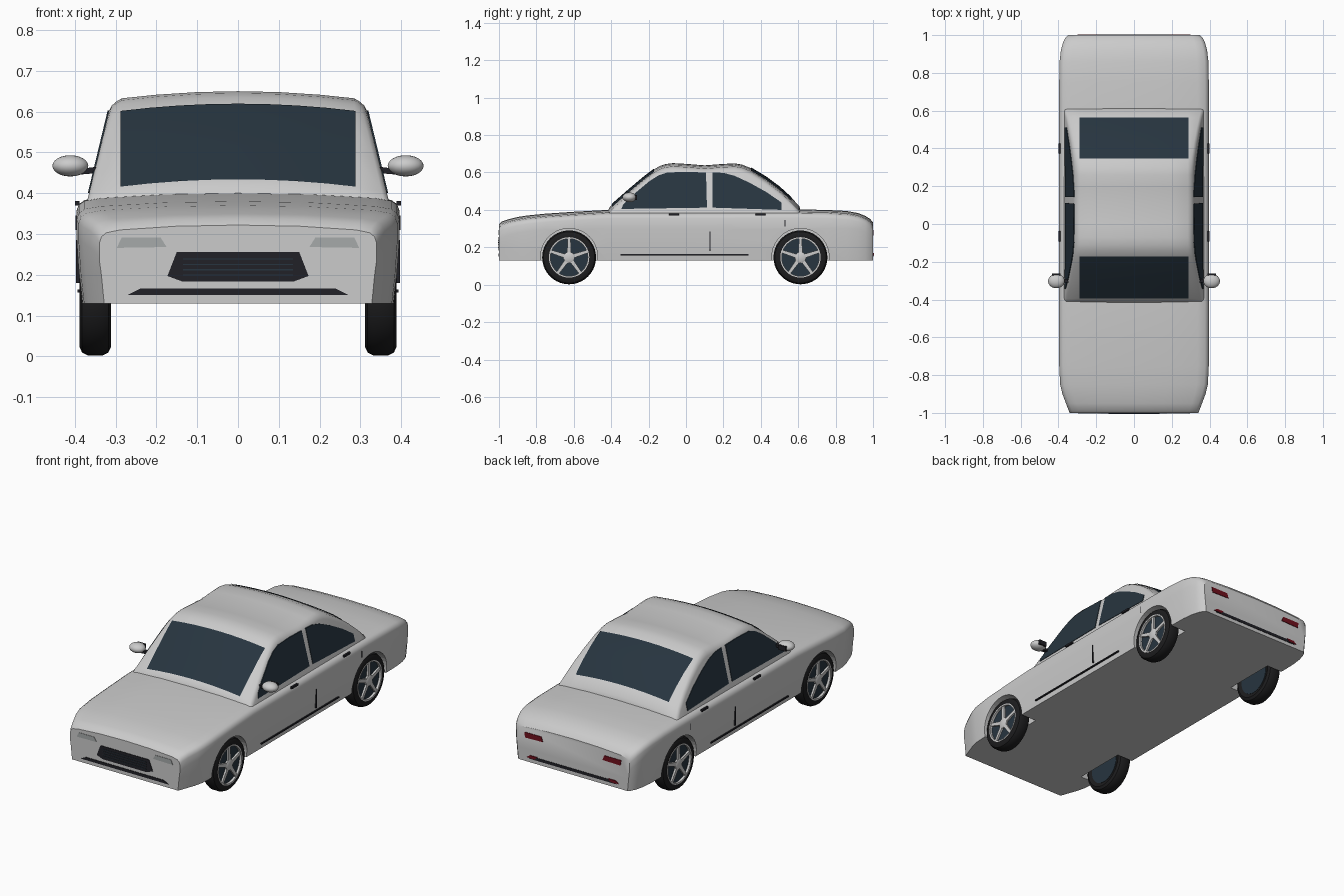
import bpy, bmesh, math
from mathutils import Vector

if "Cube" in bpy.data.objects:
    bpy.data.objects.remove(bpy.data.objects["Cube"])

MATS = {}
COL = {"glass": (0.02, 0.035, 0.05, 1), "black": (0.015, 0.015, 0.02, 1), "rubber": (0.012, 0.012, 0.013, 1),
       "red": (0.16, 0.005, 0.012, 1), "lamp": (0.38, 0.4, 0.4, 1)}


def finish(name, verts, faces, col=None, mirror=False, smooth=35):
    """Make a mesh object in world coordinates, optionally mirrored across x."""
    me = bpy.data.meshes.new(name)
    me.from_pydata([tuple(v) for v in verts], [], faces)
    bm = bmesh.new()
    bm.from_mesh(me)
    bmesh.ops.recalc_face_normals(bm, faces=bm.faces)
    bm.to_mesh(me)
    bm.free()
    ob = bpy.data.objects.new(name, me)
    bpy.context.collection.objects.link(ob)
    if col:
        if col not in MATS:
            MATS[col] = bpy.data.materials.new(col)
            MATS[col].diffuse_color = COL[col]
        me.materials.append(MATS[col])
    if smooth:
        bpy.ops.object.select_all(action='DESELECT')
        ob.select_set(True)
        bpy.context.view_layer.objects.active = ob
        bpy.ops.object.shade_smooth_by_angle(angle=math.radians(smooth))
    if mirror:
        ob.modifiers.new("mirror", 'MIRROR').use_mirror_merge = False
    return ob


def loft(name, rings, **kw):
    n = len(rings[0])
    verts = [v for r in rings for v in r]
    faces = [(i * n + j, i * n + (j + 1) % n, (i + 1) * n + (j + 1) % n, (i + 1) * n + j)
             for i in range(len(rings) - 1) for j in range(n)]
    faces += [tuple(range(n)), tuple(range(len(verts) - n, len(verts)))]
    return finish(name, verts, faces, **kw)


def prism(name, pts, push, col=None, mirror=False):
    """Flat outline thickened along the push vector."""
    push = Vector(push)
    return loft(name, [pts, [Vector(p) + push for p in pts]], col=col, mirror=mirror, smooth=0)


def lathe(name, profile, y, z, seg=40, **kw):
    """Turn (radius, x) points about an axis along x."""
    rings = [[(x, y + r * math.cos(2 * math.pi * k / seg), z + r * math.sin(2 * math.pi * k / seg))
              for k in range(seg)] for r, x in profile]
    return loft(name, rings, **kw)


def full(half):
    """Complete a half section (bottom centre excluded, ends at x=0) on the other side."""
    return half + [(-x, y, z) for x, y, z in reversed(half[:-1])]


def lerp(table, t):
    for (a, va), (b, vb) in zip(table, table[1:]):
        if t <= b:
            return va + (vb - va) * (t - a) / (b - a)
    return table[-1][1]


# Lower body: y, half width, centre height
stations = [(-1, .34, .322), (-.985, .347, .338), (-.95, .36, .35), (-.9, .379, .362), (-.85, .391, .37),
            (-.75, .396, .38), (-.6, .396, .39), (-.42, .396, .4), (0, .396, .4), (.6, .396, .402),
            (.75, .396, .4), (.86, .394, .394), (.92, .387, .383), (.96, .376, .367), (.985, .364, .351), (1, .35, .332)]
rings = []
for y, w, t in stations:
    s = [(.965 * w, .13), (.985 * w, .2), (w, min(.3, t - .085)), (w, t - .045), (.985 * w, t - .029),
         (.95 * w, t - .019), (.85 * w, t - .012), (.45 * w, t - .003), (0, t)]
    rings.append(full([(x, y, z) for x, z in s]))
body = loft("car_body", rings)

# Wheel arches and wheels
for tag, wy in (("front", -.625), ("rear", .612)):
    cut = lathe(tag + "_arch_cutter", [(.153, .285), (.153, .5)], wy, .148, mirror=True, smooth=0)
    cut.hide_render = True
    cut.display_type = 'WIRE'
    b = body.modifiers.new(tag + "_arch", 'BOOLEAN')
    b.operation, b.object, b.solver = 'DIFFERENCE', cut, 'EXACT'
    lathe(tag + "_tyre", [(.1, .318), (.122, .311), (.137, .318), (.144, .332), (.144, .368), (.137, .382),
                          (.122, .389), (.106, .387), (.103, .372)], wy, .146, col="rubber", mirror=True)
    lathe(tag + "_rim_back", [(.1, .316), (.104, .376)], wy, .146, col="glass", mirror=True)
    lathe(tag + "_hub", [(.03, .37), (.03, .385), (.022, .389)], wy, .146, seg=20, mirror=True)
    ring = [(.108, .374), (.108, .389), (.1, .389), (.1, .374), (.108, .374)]
    lathe(tag + "_rim_ring", ring, wy, .146, mirror=True).data.validate()
    for k in range(5):
        a = math.pi / 2 + k * 2 * math.pi / 5
        d, p = Vector((0, math.cos(a), math.sin(a))), Vector((0, -math.sin(a), math.cos(a)))
        c = Vector((.372, wy, .146))
        prism(f"{tag}_spoke_{k}", [c + d * .02 + p * .011, c + d * .103 + p * .008,
                                   c + d * .103 - p * .008, c + d * .02 - p * .011], (.014, 0, 0), mirror=True)

# Cabin
roof = [(-.42, .39), (-.41, .412), (-.395, .43), (-.3, .513), (-.22, .58), (-.17, .617), (-.14, .635), (-.11, .645),
        (-.07, .65), (0, .646), (.1, .638), (.19, .645), (.26, .649), (.3, .642), (.35, .622), (.43, .574),
        (.5, .522), (.565, .463), (.605, .422), (.615, .39)]


def side(z):
    return .37 - (z - .38) * .24


def top(x, y):
    return lerp(roof, y) - .018 * (x / .29) ** 2


rings = []
for y, t in roof:
    xs = side(t - .05)
    s = [(side(.32), y, .32), (xs, y, t - .05), (xs - .007, y, t - .036), (xs - .018, y, t - .026)]
    s += [(x, y, top(x, y)) for x in (.285, .2, .1, 0)]
    rings.append(full(s))
loft("cabin", rings)

# Windscreen and rear window follow the cabin surface
for name, y0, y1 in (("windscreen", -.395, -.172), ("rear_window", .347, .565)):
    ys = [y0] + [y for y, _ in roof if y0 < y < y1] + [y1]
    xs = [-.288 + .072 * i for i in range(9)]
    v = [(x, y, top(x, y) + .004) for y in ys for x in xs]
    f = [(j * 9 + i, j * 9 + i + 1, j * 9 + i + 10, j * 9 + i + 9) for j in range(len(ys) - 1) for i in range(8)]
    finish(name, v, f, col="glass")

# Side windows
for name, pts in (("front_side_window", [(-.345, .405), (-.335, .43), (-.29, .475), (-.2, .55), (-.15, .583), (-.1, .6),
                                         (0, .603), (.107, .6), (.112, .412)]),
                  ("rear_side_window", [(.142, .412), (.142, .6), (.2, .598), (.26, .582), (.34, .545), (.43, .495),
                                        (.51, .44), (.51, .4)])):
    prism(name, [(side(z) - .006, y, z) for y, z in pts], (.009, 0, 0), "glass", True)

# Door handles, sill line and panel seams
for name, y0, y1, z0, z1, x in (("front_handle", -.092, -.038, .37, .381, .389), ("rear_handle", .372, .426, .37, .381, .389),
                                ("sill_line", -.35, .335, .157, .164, .382), ("door_seam", .126, .131, .18, .285, .386),
                                ("fuel_seam", .527, .531, .31, .345, .387)):
    prism(name, [(x, y0, z0), (x, y1, z0), (x, y1, z1), (x, y0, z1)], (.011, 0, 0), "black", True)

# Door mirrors: rounded shell, arm and glass
seg = 24
prof = [(-math.cos(math.pi * i / 12), max(.02, math.sin(math.pi * i / 12))) for i in range(13)]
loft("mirror_shell", [[(.411 + .044 * u, -.302 + .038 * r * math.cos(2 * math.pi * k / seg),
                        .467 + .026 * r * math.sin(2 * math.pi * k / seg)) for k in range(seg)] for u, r in prof],
     mirror=True)
prism("mirror_arm", [(.335, -.31, .45), (.385, -.31, .446), (.385, -.31, .46), (.335, -.31, .466)],
      (0, .02, 0), "black", True)
prism("mirror_glass", [(.388, -.272, .454), (.434, -.272, .454), (.434, -.272, .48), (.388, -.272, .48)],
      (0, .01, 0), "black", True)


def face_plate(name, pts, y, col, mirror=False):
    prism(name, [(x, y, z) for x, z in pts], (0, .008, 0), col, mirror)


# Nose: grille, slats, lower intake, headlights
face_plate("grille", [(-.15, .256), (.15, .256), (.173, .197), (.135, .183), (-.135, .183), (-.173, .197)], -1.003, "black")
for k in range(4):
    z = .198 + k * .013
    face_plate(f"grille_slat_{k}", [(-.135, z), (.135, z), (.135, z + .003), (-.135, z + .003)], -1.005, "glass")
strip = [(-.24, .166), (.24, .166), (.272, .15), (-.272, .15)]
face_plate("front_intake", strip, -1.003, "black")
face_plate("headlight", [(.19, .292), (.285, .292), (.297, .266), (.175, .268)], -1.002, "lamp", True)

# Tail: lights, bumper strip, reflectors
face_plate("tail_light", [(.195, .292), (.3, .292), (.295, .262), (.185, .265)], .995, "red", True)
face_plate("rear_bumper_strip", strip, .994, "black")
face_plate("reflector", [(.22, .17), (.265, .17), (.285, .155), (.235, .155)], .996, "red", True)

for m in bpy.data.materials:
    if m.users and not m.is_grease_pencil:
        m.use_nodes = True
        m.node_tree.nodes["Principled BSDF"].inputs["Base Color"].default_value = m.diffuse_color
